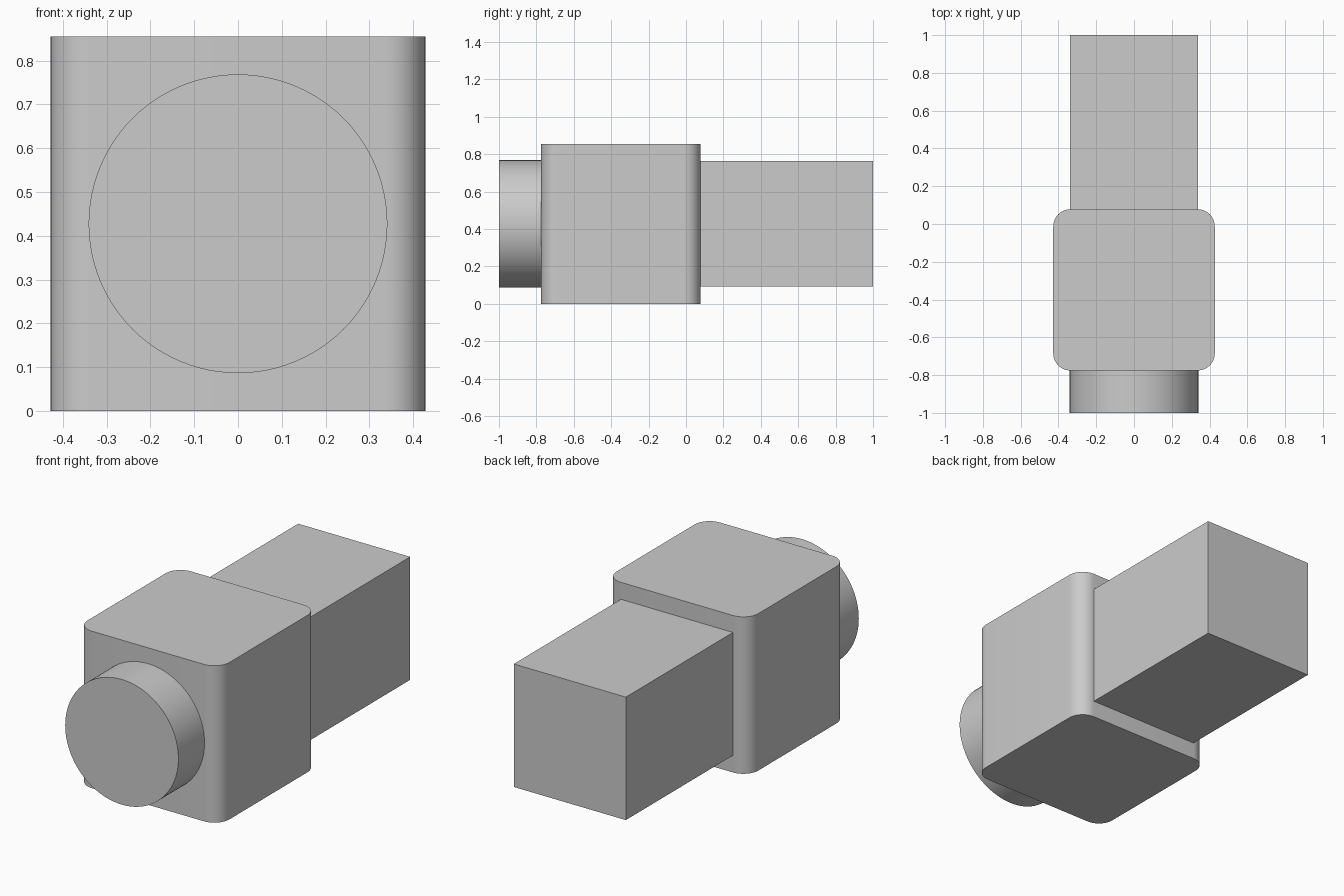
import bpy, bmesh, math
from mathutils import Vector

cube = bpy.data.objects.get("Cube")
if cube:
    bpy.data.objects.remove(cube, do_unlink=True)

grey = bpy.data.materials.new("plain grey")
colour = (0.6, 0.6, 0.6, 1)
grey.use_nodes = True
grey.diffuse_color = colour
grey.node_tree.nodes["Principled BSDF"].inputs["Base Color"].default_value = colour

MID_Z = 0.4275


def finish(obj, name):
    obj.name = obj.data.name = name
    obj.data.materials.append(grey)
    bpy.ops.object.shade_smooth_by_angle(angle=math.radians(30))


def box(name, width, height, y0, y1, corner=0):
    """Box centred on x and MID_Z, with optional rounded upright edges."""
    bpy.ops.mesh.primitive_cube_add(size=1, location=(0, (y0 + y1) / 2, MID_Z))
    obj = bpy.context.object
    bm = bmesh.new()
    bm.from_mesh(obj.data)
    bmesh.ops.scale(bm, vec=Vector((width, y1 - y0, height)), verts=bm.verts)
    if corner:
        upright = [e for e in bm.edges
                   if abs(e.verts[0].co.z - e.verts[1].co.z) > height / 2]
        bmesh.ops.bevel(bm, geom=upright, offset=corner, segments=12,
                        profile=0.5, affect='EDGES')
    bm.to_mesh(obj.data)
    bm.free()
    finish(obj, name)


# Central block with rounded upright corners
box("body_block", 0.855, 0.855, -0.775, 0.078, corner=0.09)

# Square bar at the back
box("rear_bar", 0.675, 0.67, 0.078, 1.0)

# Round boss at the front
bpy.ops.mesh.primitive_cylinder_add(
    vertices=96, radius=0.341, depth=0.225,
    location=(0, -0.8875, MID_Z), rotation=(math.pi / 2, 0, 0))
finish(bpy.context.object, "front_boss")
